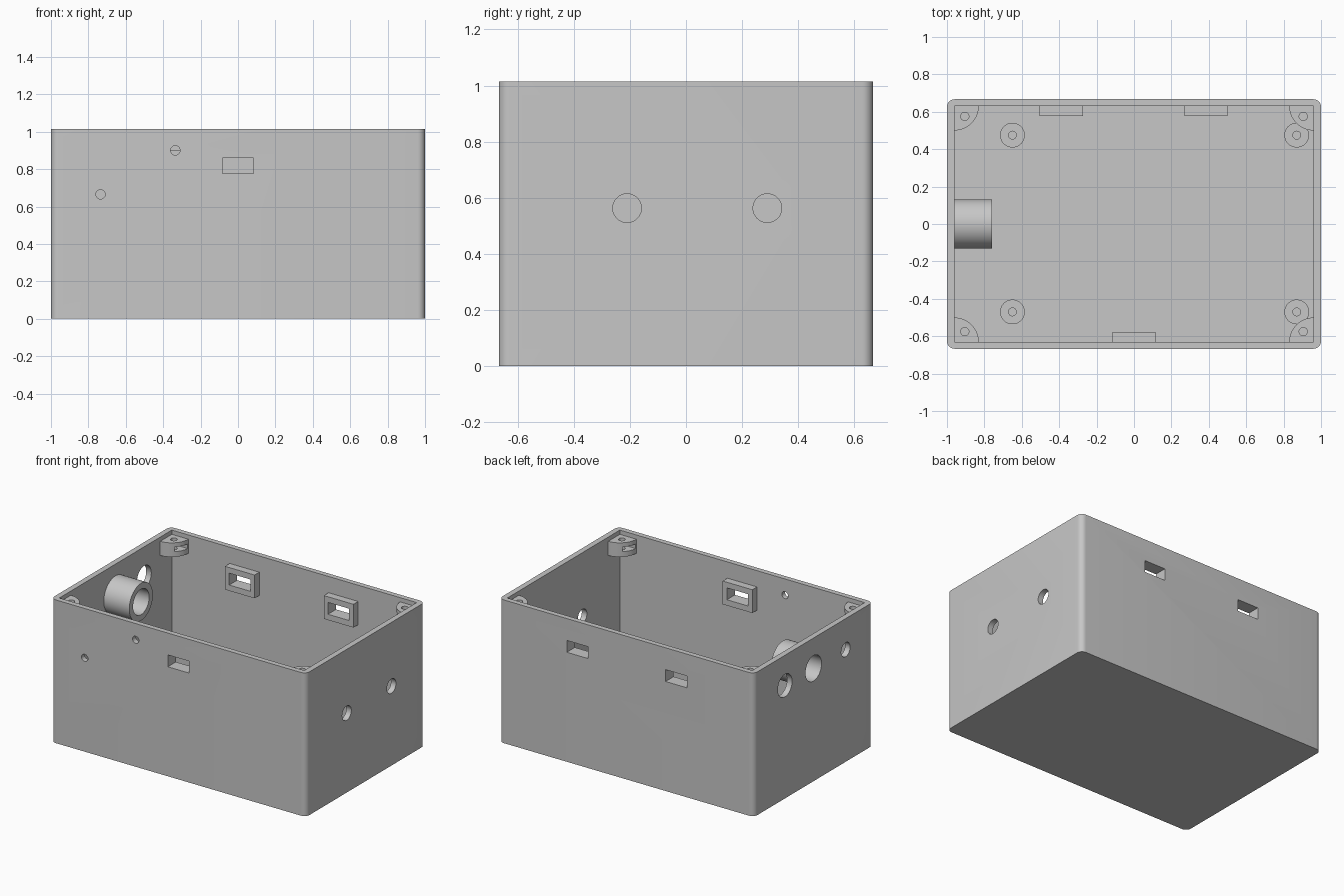
import bpy
import bmesh
from math import cos, sin, pi
from mathutils import Matrix, Vector

if "Cube" in bpy.data.objects:
    bpy.data.objects.remove(bpy.data.objects["Cube"], do_unlink=True)

# One plain grey plastic
plastic = bpy.data.materials.new("grey_plastic")
plastic.use_nodes = True
grey = (0.57, 0.57, 0.57, 1)
plastic.diffuse_color = grey
plastic.node_tree.nodes["Principled BSDF"].inputs["Base Color"].default_value = grey

L, W, H = 1.0, 0.667, 1.015      # outer half length, half width, height
IL, IW = 0.96, 0.63              # inner half length, half width
FLOOR = 0.04
parts = []


def finish(name, bm):
    bmesh.ops.recalc_face_normals(bm, faces=bm.faces)
    mesh = bpy.data.meshes.new(name)
    bm.to_mesh(mesh)
    bm.free()
    mesh.materials.append(plastic)
    obj = bpy.data.objects.new(name, mesh)
    bpy.context.collection.objects.link(obj)
    return obj


def box(name, lo, hi, corner=0):
    lo, hi = Vector(lo), Vector(hi)
    bm = bmesh.new()
    place = Matrix.Translation((lo + hi) / 2) @ Matrix.Diagonal((*(hi - lo), 1))
    bmesh.ops.create_cube(bm, size=1, matrix=place)
    if corner:
        upright = [e for e in bm.edges
                   if abs(e.verts[0].co.z - e.verts[1].co.z) > 0.1]
        bmesh.ops.bevel(bm, geom=upright, offset=corner, segments=8,
                        profile=0.5, affect='EDGES')
    return finish(name, bm)


def cylinder(name, centre, radius, depth, axis='Z', sides=48):
    turn = {'X': Matrix.Rotation(pi / 2, 4, 'Y'),
            'Y': Matrix.Rotation(pi / 2, 4, 'X'),
            'Z': Matrix.Identity(4)}[axis]
    bm = bmesh.new()
    bmesh.ops.create_cone(bm, cap_ends=True, segments=sides, radius1=radius,
                          radius2=radius, depth=depth,
                          matrix=Matrix.Translation(centre) @ turn)
    return finish(name, bm)


def quarter_post(name, sx, sy, radius, z0, z1):
    bm = bmesh.new()
    outline = [(0, 0)] + [(radius * cos(i * pi / 32), radius * sin(i * pi / 32))
                          for i in range(17)]
    face = bm.faces.new([bm.verts.new((sx * (IL - x), sy * (IW - y), z0))
                         for x, y in outline])
    out = bmesh.ops.extrude_face_region(bm, geom=[face])
    bmesh.ops.translate(bm, vec=(0, 0, z1 - z0),
                        verts=[v for v in out["geom"]
                               if isinstance(v, bmesh.types.BMVert)])
    return finish(name, bm)


def cut(obj, cutters):
    for c in cutters:
        mod = obj.modifiers.new("cut", 'BOOLEAN')
        mod.operation = 'DIFFERENCE'
        mod.solver = 'EXACT'
        mod.object = c
    graph = bpy.context.evaluated_depsgraph_get()
    mesh = bpy.data.meshes.new_from_object(obj.evaluated_get(graph))
    obj.modifiers.clear()
    obj.data = mesh
    parts.append(obj)


def discard(cutters):
    for c in cutters:
        bpy.data.objects.remove(c, do_unlink=True)


# Latch blocks with a slot running through block and wall
case_cutters = [box("cavity", (-IL, -IW, FLOOR), (IL, IW, H + 0.1))]
for name, x, side in (("front_latch", 0, -1), ("back_latch_right", -0.39, 1),
                      ("back_latch_left", 0.385, 1)):
    ys = sorted((side * 0.577, side * IW))
    block = box(name, (x - 0.116, ys[0], 0.735), (x + 0.116, ys[1], 0.9))
    ys = sorted((side * 0.5, side * 0.75))
    slot = box("slot", (x - 0.083, ys[0], 0.776), (x + 0.083, ys[1], 0.86))
    cut(block, [slot])
    case_cutters.append(slot)

# Cable tube on the right wall
tube = cylinder("cable_tube", (-0.86, 0, 0.8), 0.132, 0.2, 'X', 64)
bore = cylinder("bore", (-0.9, 0, 0.8), 0.09, 0.5, 'X', 64)
cut(tube, [bore])
case_cutters.append(bore)

# Round wall holes
for x, y, z, r in ((-L, 0.32, 0.8, 0.08), (-L, -0.36, 0.795, 0.05),
                   (L, -0.21, 0.563, 0.051), (L, 0.29, 0.563, 0.051)):
    case_cutters.append(cylinder("hole", (x, y, z), r, 0.2, 'X'))
for x, z in ((-0.735, 0.665), (-0.335, 0.9)):
    case_cutters.append(cylinder("hole", (x, -W, z), 0.025, 0.12, 'Y', 32))

# Open case
case = box("case", (-L, -W, 0), (L, W, H), corner=0.04)
cut(case, case_cutters)
discard(case_cutters)

# Corner lid posts with a screw hole and a sideways nut slot
for sx, side in ((-1, "right"), (1, "left")):
    for sy, end in ((-1, "front"), (1, "back")):
        post = quarter_post(f"{end}_{side}_lid_post", sx, sy, 0.13, 0.885, 0.985)
        xs = sorted((sx * 0.8, sx * 0.945))
        ys = sorted((sy * 0.535, sy * 0.622))
        tools = [cylinder("screw", (sx * 0.905, sy * 0.575, 0.93), 0.022, 0.3, sides=32),
                 box("nut", (xs[0], ys[0], 0.922), (xs[1], ys[1], 0.955))]
        cut(post, tools)
        discard(tools)

# Board standoffs on the floor
for x, side in ((-0.65, "right"), (0.87, "left")):
    for y, end in ((-0.47, "front"), (0.475, "back")):
        standoff = cylinder(f"{end}_{side}_standoff", (x, y, FLOOR + 0.05), 0.066, 0.1)
        tools = [cylinder("screw", (x, y, FLOOR + 0.11), 0.021, 0.2, sides=32)]
        cut(standoff, tools)
        discard(tools)

# Smooth the round surfaces, keep the edges sharp
bpy.ops.object.select_all(action='DESELECT')
for obj in parts:
    obj.select_set(True)
bpy.context.view_layer.objects.active = case
bpy.ops.object.shade_smooth_by_angle()
